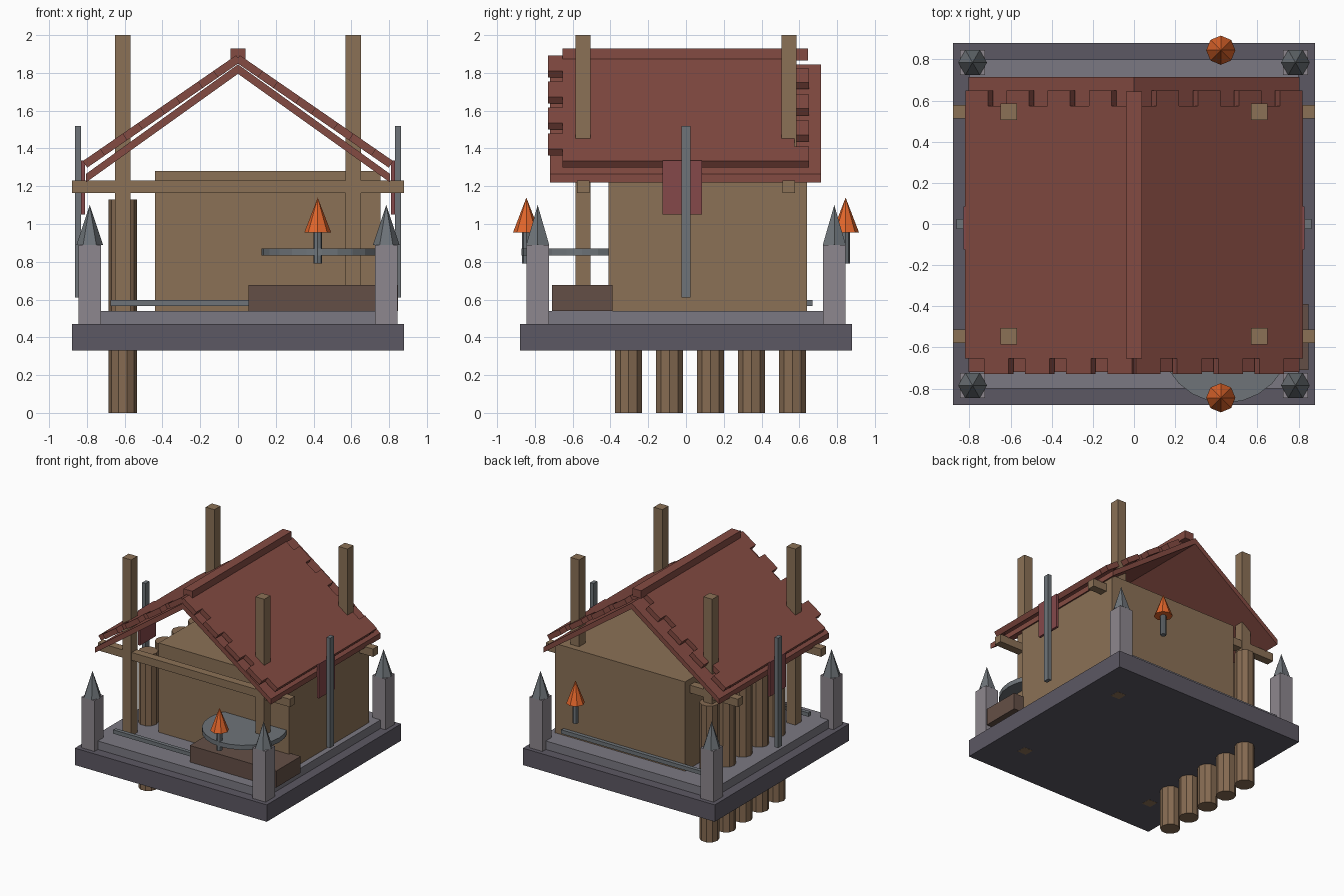
import bpy, bmesh, math
from mathutils import Matrix, Vector

if "Cube" in bpy.data.objects:
    bpy.data.objects.remove(bpy.data.objects["Cube"])


def mat(name, hexcol):
    m = bpy.data.materials.new(name)
    rgb = [int(hexcol[i:i + 2], 16) / 255 for i in (0, 2, 4)]
    m.diffuse_color = [((c + 0.055) / 1.055) ** 2.4 for c in rgb] + [1]
    m.use_nodes = True
    m.node_tree.nodes["Principled BSDF"].inputs["Base Color"].default_value = m.diffuse_color
    return m


WOOD, LOG = mat("wood", "8B7156"), mat("log", "866B52")
DARKWOOD, ROOF = mat("dark_wood", "644F46"), mat("roof_red", "844B42")
STONE, PAVING = mat("stone", "5C5863"), mat("paving", "7B7982")
PILLAR, METAL = mat("pillar", "8D878E"), mat("metal", "6E7479")
ORANGE, RED = mat("orange", "E2662B"), mat("banner_red", "85484A")


def finish(name, bm, material):
    bmesh.ops.recalc_face_normals(bm, faces=bm.faces)
    me = bpy.data.meshes.new(name)
    bm.to_mesh(me)
    bm.free()
    me.materials.append(material)
    ob = bpy.data.objects.new(name, me)
    bpy.context.collection.objects.link(ob)
    return ob


def box(name, x0, x1, y0, y1, z0, z1, material):
    bm = bmesh.new()
    bmesh.ops.create_cube(bm, size=1)
    bmesh.ops.scale(bm, vec=(x1 - x0, y1 - y0, z1 - z0), verts=bm.verts)
    bmesh.ops.translate(bm, vec=((x0 + x1) / 2, (y0 + y1) / 2, (z0 + z1) / 2), verts=bm.verts)
    return finish(name, bm, material)


def cone(name, x, y, z0, z1, r0, r1, sides, material):
    # upright cylinder or cone with a corner on the x axis
    bm = bmesh.new()
    m = Matrix.Translation((x, y, (z0 + z1) / 2)) @ Matrix.Rotation(math.pi / 2, 4, 'Z')
    bmesh.ops.create_cone(bm, cap_ends=True, segments=sides, radius1=r0, radius2=r1,
                          depth=z1 - z0, matrix=m)
    bmesh.ops.remove_doubles(bm, verts=bm.verts, dist=1e-5)
    return finish(name, bm, material)


def prism(bm, profile, y0, y1):
    # extrude an xz profile along y
    face = bm.faces.new([bm.verts.new((x, y0, z)) for x, z in profile])
    ext = bmesh.ops.extrude_face_region(bm, geom=[face])
    verts = [g for g in ext["geom"] if isinstance(g, bmesh.types.BMVert)]
    bmesh.ops.translate(bm, vec=(0, y1 - y0, 0), verts=verts)


# stepped base
box("base_slab", -.88, .88, -.88, .88, .33, .47, STONE)
box("base_step", -.80, .80, -.80, .80, .47, .54, PAVING)

# house body
box("house_body", -.44, .755, -.41, .64, .54, 1.28, WOOD)

# corner pillars, tall posts and cross beams
for sy in (-1, 1):
    for sx in (-1, 1):
        cx, cy = sx * .785, sy * .785
        box("corner_pillar", cx - .06, cx + .06, cy - .06, cy + .06, .47, .89, PILLAR)
        cone("pillar_cap", cx, cy, .89, 1.10, .07, 0, 6, METAL)
        px, py = sx * .61, sy * .545
        box("tall_post", px - .04, px + .04, py - .04, py + .04, .329, 2.0, WOOD)
    box("cross_beam", -.88, .88, sy * .545 - .033, sy * .545 + .033, 1.165, 1.23, WOOD)
    box("floor_rail", -.675, .675, sy * .655 - .016, sy * .655 + .016, .565, .597, METAL)
    # lanterns
    cone("lantern_stem", .422, sy * .845, .79, .955, .023, .023, 8, METAL)
    cone("lantern_flame", .422, sy * .845, .955, 1.14, .071, 0, 8, ORANGE)

# log piles
for i in range(5):
    cone("log_pile", -.61, -.304 + i * .217, 0, 1.13, .075, .075, 10, LOG)

# lower roof layer
bm = bmesh.new()
prism(bm, [(-.805, 1.22), (-.805, 1.265), (0, 1.845), (.805, 1.265), (.805, 1.22), (0, 1.795)],
      -.72, .715)
finish("roof_lower", bm, ROOF)

# upper roof layer with toothed ends
SLOPE, APEX = .69, 1.90
NORMAL = Vector((SLOPE, 1)).normalized() * .042


def shingle(bm, x0, x1, y0, y1):
    a, b = Vector((x0, APEX - SLOPE * x0)), Vector((x1, APEX - SLOPE * x1))
    pts = [a, b, b - NORMAL, a - NORMAL]
    for s in (-1, 1):
        prism(bm, [(s * p.x, p.y) for p in pts], y0, y1)


bm = bmesh.new()
shingle(bm, 0, .822, -.655, .575)
for k in range(4):
    shingle(bm, .01 + .2 * k, .13 + .2 * k, -.73, -.655)
    shingle(bm, .11 + .2 * k, min(.22 + .2 * k, .822), .575, .65)
finish("roof_upper", bm, ROOF)
box("roof_ridge", -.04, .04, -.655, .645, 1.865, 1.93, ROOF)

# side banners and poles
for s in (-1, 1):
    a, b, c = sorted((s * .81, s * .83)), sorted((s * .83, s * .862)), .0
    box("side_banner", a[0], a[1], -.125, .085, 1.05, 1.335, RED)
    box("banner_pole", b[0], b[1], -.025, .025, .61, 1.52, METAL)

# porch block and round table
box("porch_block", .055, .848, -.71, -.39, .54, .677, DARKWOOD)
cone("round_table", .445, -.55, .832, .87, .32, .32, 24, METAL)
